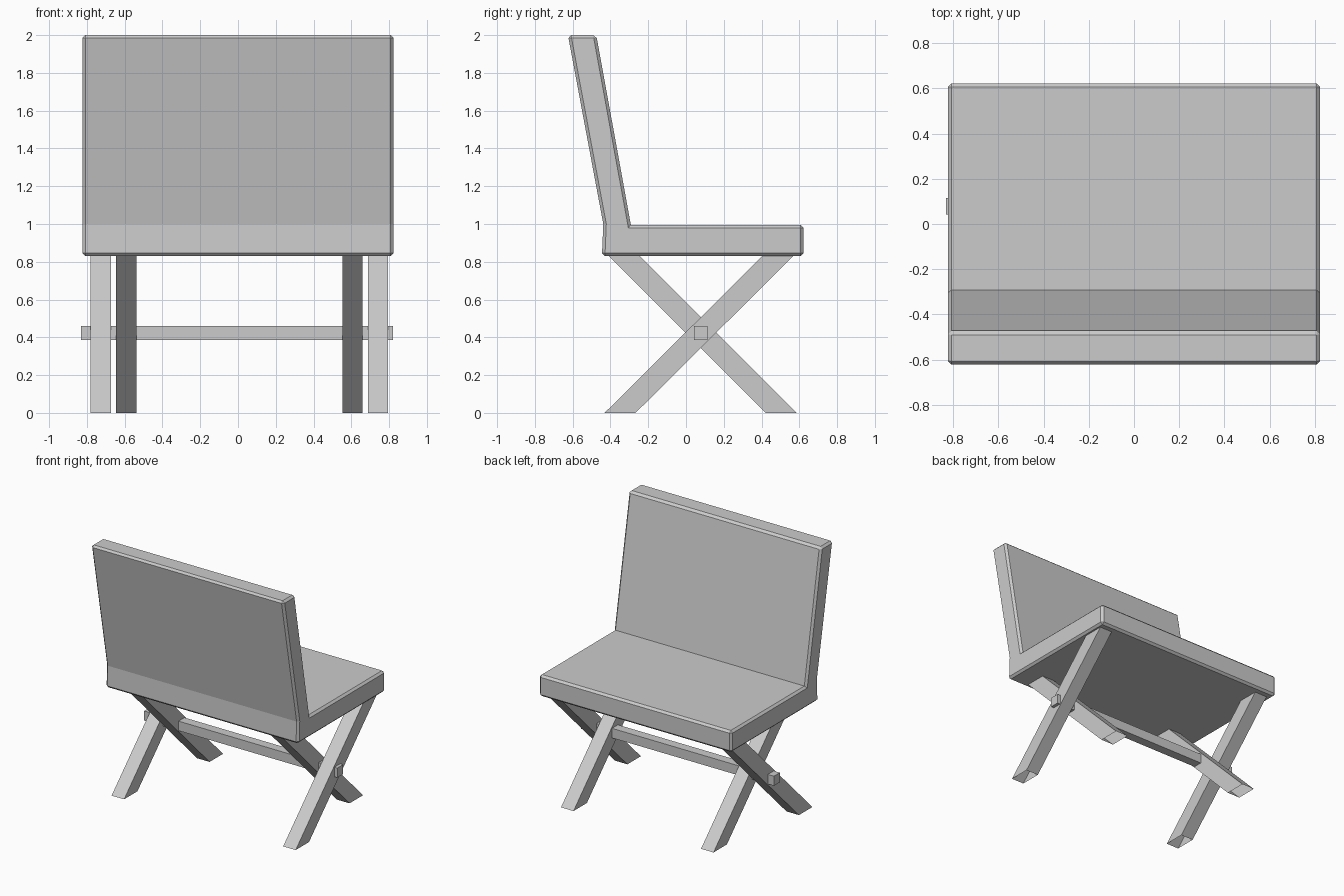
import bpy
import bmesh

if "Cube" in bpy.data.objects:
    bpy.data.objects.remove(bpy.data.objects["Cube"])


def extrude_profile(name, profile, x0, x1, bevel=0.0, open_edges=()):
    """Extrude a (y, z) outline along x; open_edges lists side faces to leave out."""
    bm = bmesh.new()
    a = [bm.verts.new((x0, y, z)) for y, z in profile]
    b = [bm.verts.new((x1, y, z)) for y, z in profile]
    n = len(profile)
    bm.faces.new(a[::-1])
    bm.faces.new(b)
    for i in range(n):
        if i not in open_edges:
            j = (i + 1) % n
            bm.faces.new((a[i], a[j], b[j], b[i]))
    bm.normal_update()
    if bevel:
        # Only the sharp outward edges are chamfered
        edges = [e for e in bm.edges if e.calc_face_angle_signed(0) > 0.5]
        bmesh.ops.bevel(bm, geom=edges, offset=bevel, offset_type='OFFSET',
                        segments=1, profile=0.5, affect='EDGES', clamp_overlap=True)
    mesh = bpy.data.meshes.new(name)
    bm.to_mesh(mesh)
    bm.free()
    obj = bpy.data.objects.new(name, mesh)
    bpy.context.collection.objects.link(obj)
    return obj


# Seat and leaning backrest as one bent slab
extrude_profile("seat_and_back",
                [(-0.445, 0.83), (0.622, 0.83), (0.622, 0.996), (-0.292, 0.996),
                 (-0.475, 2.0), (-0.625, 2.0), (-0.438, 1.0)],
                -0.824, 0.824, bevel=0.016)

# Crossed legs: slanted tubes, open at the floor
TOP, CENTRE, WIDTH = 0.84, 0.0075, 0.107
rising = [(-0.431, 0), (-0.267, 0), (0.578, TOP), (0.414, TOP)]
falling = [(0.421, 0), (0.585, 0), (-0.255, TOP), (-0.419, TOP)]
for side, sign in (("left", -1), ("right", 1)):
    for part, profile, offset in (("outer_leg", rising, 0.734),
                                  ("inner_leg", falling, 0.599)):
        x = CENTRE + sign * offset
        extrude_profile(f"{part}_{side}", profile, x - WIDTH / 2, x + WIDTH / 2,
                        open_edges=(0,))

# Square rod through the leg crossings
extrude_profile("crossbar", [(0.042, 0.386), (0.114, 0.386), (0.114, 0.46), (0.042, 0.46)],
                -0.832, 0.82)
